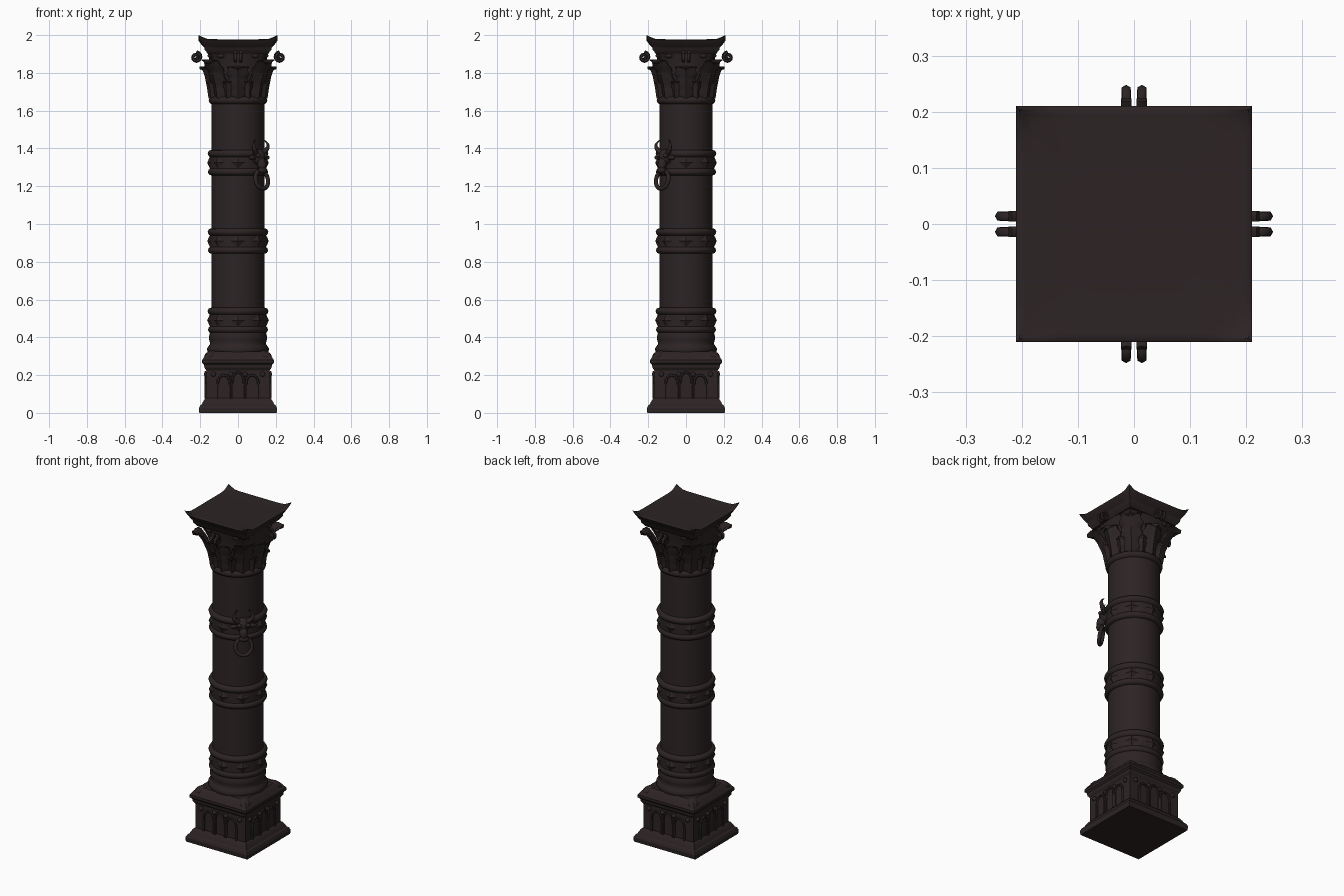
import bpy, bmesh
from math import sin, cos, pi, radians
from mathutils import Vector, Matrix

cube = bpy.data.objects.get("Cube")
if cube:
    bpy.data.objects.remove(cube)

stone = bpy.data.materials.new("dark_brown_stone")
stone.use_nodes = True
COLOUR = (0.026, 0.0175, 0.0175, 1)
stone.diffuse_color = COLOUR
stone.node_tree.nodes["Principled BSDF"].inputs["Base Color"].default_value = COLOUR


def finish(name, bm, angle=35):
    bmesh.ops.recalc_face_normals(bm, faces=bm.faces)
    mesh = bpy.data.meshes.new(name)
    bm.to_mesh(mesh)
    bm.free()
    mesh.materials.append(stone)
    ob = bpy.data.objects.new(name, mesh)
    bpy.context.collection.objects.link(ob)
    bpy.ops.object.select_all(action='DESELECT')
    ob.select_set(True)
    bpy.context.view_layer.objects.active = ob
    bpy.ops.object.shade_smooth_by_angle(angle=radians(angle))
    return ob


def skin(bm, rings, closed=True):
    rows = [[bm.verts.new(p) for p in ring] for ring in rings]
    n = len(rows[0])
    for a, b in zip(rows, rows[1:]):
        for i in range(n if closed else n - 1):
            j = (i + 1) % n
            bm.faces.new((a[i], a[j], b[j], b[i]))
    return rows


def section(half, z, square=0.0, lift=0.0, n=64):
    """Cross-section between circle (square=0) and square (square=1)."""
    ring = []
    for i in range(n):
        a = 2 * pi * i / n
        c, s = cos(a), sin(a)
        r = half * (1 - square + square / max(abs(c), abs(s)))
        corner = min(abs(c), abs(s)) / max(abs(c), abs(s))
        ring.append((r * c, r * s, z + lift * corner ** 9))
    return ring


def loft(name, profile, angle=35):
    bm = bmesh.new()
    rows = skin(bm, [section(*p) for p in profile])
    bm.faces.new(rows[0])
    bm.faces.new(rows[-1])
    return finish(name, bm, angle)


def tube(bm, path, radius, sides=8, closed=False):
    """Sweep a circle along a path; radius is a function of 0..1."""
    pts = [Vector(p) for p in path]
    n, rings = len(pts), []
    normal = (pts[1] - pts[0]).cross(pts[2] - pts[1]).normalized()
    for i, p in enumerate(pts):
        ahead = pts[(i + 1) % n] if closed else pts[min(i + 1, n - 1)]
        behind = pts[i - 1] if closed else pts[max(i - 1, 0)]
        side = (ahead - behind).normalized().cross(normal)
        r = radius(i / (n - 1))
        rings.append([p + r * (cos(2 * pi * k / sides) * side + sin(2 * pi * k / sides) * normal)
                      for k in range(sides)])
    if closed:
        rings.append(rings[0])
    rows = skin(bm, rings)
    if closed:
        bmesh.ops.remove_doubles(bm, verts=rows[0] + rows[-1], dist=1e-5)
    else:
        bm.faces.new(rows[0])
        bm.faces.new(rows[-1])


def blob(bm, centre, size, tilt=0):
    m = Matrix.Translation(centre) @ Matrix.Rotation(tilt, 4, 'Y') @ Matrix.Diagonal((*size, 1))
    bmesh.ops.create_uvsphere(bm, u_segments=14, v_segments=9, radius=1, matrix=m)


def around(bm, degrees):
    bmesh.ops.rotate(bm, verts=bm.verts, matrix=Matrix.Rotation(radians(degrees), 3, 'Z'))


# Square pedestal with plinth and cornice
loft("pedestal", [(.205, 0, 1), (.207, .025, 1), (.2, .04, 1), (.192, .045, 1), (.185, .06, 1),
                  (.175, .075, 1), (.168, .08, 1), (.168, .225, 1), (.178, .24, 1), (.18, .255, 1),
                  (.19, .265, 1), (.19, .28, 1), (.176, .3, 1), (.165, .315, 1), (.155, .325, .9)], 25)

# Round foot mouldings
loft("shaft_foot", [(.15, .3), (.163, .33), (.163, .342), (.155, .355), (.147, .365), (.152, .385),
                    (.154, .4), (.15, .42), (.14, .44)], 60)
loft("shaft", [(.14, .32), (.14, 1.7)])

# Pointed arches on every pedestal face, with spandrel knobs between them
for k in range(4):
    bm = bmesh.new()
    for cx, top in ((-.075, .2), (0, .215), (.075, .2)):
        half, spring = .033, .15
        left = [(cx - half, -.171, .08), (cx - half, -.171, spring)]
        left += [(cx - half * cos(t * pi / 8) ** 0.8, -.171, spring + (top - spring) * sin(t * pi / 8))
                 for t in range(1, 4)]
        path = left + [(cx, -.171, top)] + [(2 * cx - x, y, z) for x, y, z in reversed(left)]
        # two coplanar bends define the sweep frame
        tube(bm, path[1:-1], lambda t: .007, 6)
        for s in (-1, 1):
            bmesh.ops.create_cone(bm, cap_ends=True, segments=6, radius1=.007, radius2=.007, depth=.075,
                                  matrix=Matrix.Translation((cx + s * half, -.171, .115)))
    for s in (-1, 1):
        blob(bm, (s * .038, -.169, .205), (.013, .012, .013))
        blob(bm, (s * .13, -.169, .205), (.014, .012, .013))
    around(bm, 90 * k)
    finish("pedestal_arches_%d" % k, bm)

# Corner spurs on the cornice
bm = bmesh.new()
for k in range(4):
    start = len(bm.verts)
    blob(bm, (.205, 0, .305), (.04, .03, .022), .4)
    around(bm, 90)
around(bm, 45)
finish("cornice_spurs", bm, 60)

# Shaft bands: two rolls with a raised belt and faceted diamonds
for n, z in enumerate((.49, .91, 1.325)):
    loft("band_%d" % n, [(.138, z - .068), (.152, z - .064), (.159, z - .052), (.156, z - .038),
                         (.148, z - .032), (.149, z), (.148, z + .03), (.156, z + .035),
                         (.161, z + .05), (.154, z + .063), (.138, z + .068)], 50)
    bm = bmesh.new()
    for k in range(8):
        rim = [bm.verts.new(p) for p in ((.138, -.05, z), (.147, 0, z - .036),
                                         (.138, .05, z), (.147, 0, z + .036))]
        peak = bm.verts.new((.163, 0, z))
        for i in range(4):
            bm.faces.new((rim[i], rim[(i + 1) % 4], peak))
        bm.faces.new(rim)
        around(bm, 45)
    finish("band_diamonds_%d" % n, bm, 10)

# Capital: necking roll and bell passing from round to square
loft("necking", [(.138, 1.635), (.15, 1.64), (.155, 1.655), (.15, 1.668), (.138, 1.675)], 60)
loft("capital_bell", [(.139, 1.66), (.139, 1.72, .05), (.142, 1.78, .15), (.148, 1.84, .35),
                      (.156, 1.89, .65), (.165, 1.925, .9)], 60)


def leaf(bm, spine, width, angle):
    """Lobed, ridged leaf following a radial spine of (radius, height)."""
    rows, n = [], len(spine) * 3 - 2
    for i in range(n):
        t = i / (n - 1)
        k, f = min(i // 3, len(spine) - 2), 0
        f = i / 3 - k
        r, z = (spine[k][j] * (1 - f) + spine[k + 1][j] * f for j in (0, 1))
        w = width * (.5 + .9 * t - 1.25 * t ** 3) * (1.12 if i % 3 == 1 else .92)
        rows.append([(r - .018 * abs(u) ** 1.5 + (.008 if u == 0 else 0), u * w, z)
                     for u in (-1, -.5, 0, .5, 1)])
    back = [[(x - .012, y, z - .004) for x, y, z in reversed(row)] for row in rows]
    verts = skin(bm, [a + b for a, b in zip(rows, back)])
    bm.faces.new(verts[0])
    bm.faces.new(verts[-1])
    bmesh.ops.rotate(bm, verts=[v for row in verts for v in row],
                     matrix=Matrix.Rotation(radians(angle), 3, 'Z'))


bm = bmesh.new()
for k in range(4):
    leaf(bm, [(.148, 1.665), (.156, 1.72), (.168, 1.78), (.185, 1.83), (.196, 1.835), (.195, 1.82)], .07, 90 * k)
    leaf(bm, [(.148, 1.665), (.162, 1.74), (.19, 1.81), (.225, 1.865), (.248, 1.87), (.245, 1.85)],
         .075, 90 * k + 45)
finish("capital_large_leaves", bm, 50)
bm = bmesh.new()
for k in range(8):
    leaf(bm, [(.147, 1.665), (.153, 1.71), (.164, 1.75), (.172, 1.755), (.172, 1.742)], .045, 45 * k + 22.5)
finish("capital_small_leaves", bm, 50)

# Scrolls under the corners and a flower on each side
bm = bmesh.new()
for k in range(4):
    for s in (-1, 1):
        spiral = [(.222 + .026 * (1 - t / 26) * cos(t * .5 + 1.6), s * .014,
                   1.883 + .026 * (1 - t / 26) * sin(t * .5 + 1.6)) for t in range(22)]
        tube(bm, spiral, lambda t: .011 - .004 * t, 6)
    around(bm, 45)
    blob(bm, (.17, 0, 1.905), (.022, .03, .024))
    for s in (-1, 1):
        blob(bm, (.165, s * .032, 1.89), (.018, .026, .013))
    around(bm, 45)
finish("capital_scrolls", bm, 60)

# Square top slab with upswept corner horns
loft("top_slab", [(.16, 1.9, 1), (.17, 1.915, 1), (.176, 1.922, 1), (.178, 1.934, 1, .004),
                  (.185, 1.94, 1, .008), (.194, 1.95, 1, .014), (.206, 1.966, 1, .022),
                  (.21, 1.974, 1, .026), (.204, 1.978, 1, .018), (.195, 1.978, 1, .004),
                  (.18, 1.977, 1), (.09, 1.977, 1)], 40)

# Horned beast head holding a ring, on the front left diagonal
bm = bmesh.new()
blob(bm, (.155, 0, 1.355), (.034, .036, .042))
blob(bm, (.178, 0, 1.318), (.024, .023, .04), -.25)
blob(bm, (.185, 0, 1.285), (.02, .027, .018))
for s in (-1, 1):
    blob(bm, (.178, s * .024, 1.362), (.014, .014, .011))
    blob(bm, (.16, s * .05, 1.352), (.01, .026, .013))
    horn = [(.16 + .012 * sin(t * .4), s * (.024 + .03 * sin(t * .36)), 1.375 + .009 * t) for t in range(9)]
    tube(bm, horn, lambda t: .014 * (1 - t) + .002)
around(bm, -45)
finish("beast_head", bm, 60)
bm = bmesh.new()
tube(bm, [(.178 - .01 * cos(2 * pi * t / 32), .046 * sin(2 * pi * t / 32), 1.235 + .048 * cos(2 * pi * t / 32))
          for t in range(32)], lambda t: .011, 10, True)
around(bm, -45)
finish("door_ring", bm, 60)
